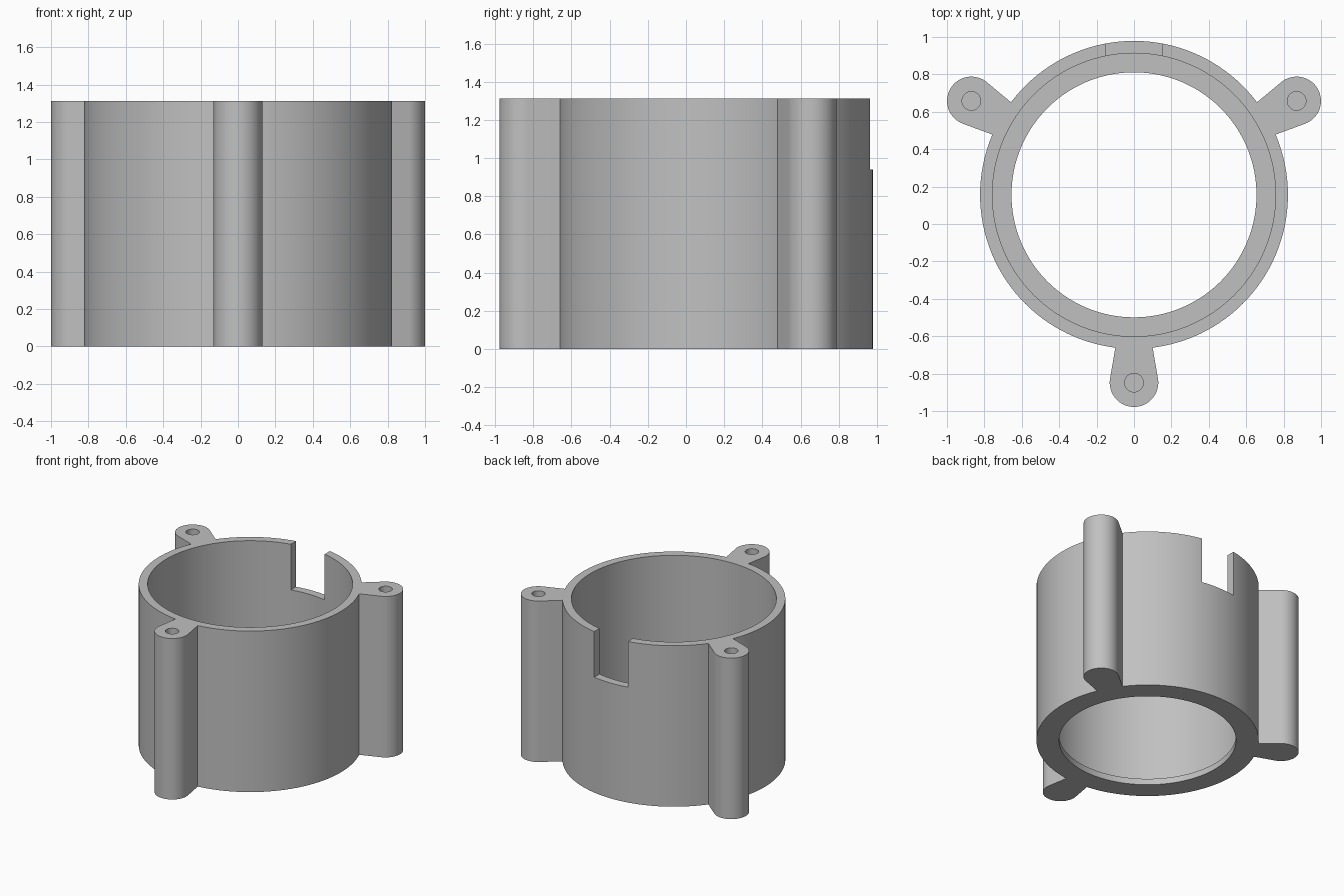
import bpy, bmesh
from math import sin, cos, pi, radians
from mathutils import Matrix

old = bpy.data.objects.get("Cube")
if old:
    bpy.data.objects.remove(old, do_unlink=True)

HEIGHT = 1.312
CENTRE_Y = 0.156
OUTER, INNER, LIP = 0.823, 0.757, 0.655
LIP_H = 0.05
BOSS_DIST, BOSS_R, HOLE_R, HOLE_DEPTH = 1.004, 0.13, 0.05, 0.33
NOTCH_W, NOTCH_Z = 0.304, 0.94

grey = bpy.data.materials.new("plain grey")
grey.use_nodes = True
grey.diffuse_color = (0.53, 0.53, 0.53, 1)
grey.node_tree.nodes["Principled BSDF"].inputs["Base Color"].default_value = grey.diffuse_color


def finish(bm, name):
    bmesh.ops.recalc_face_normals(bm, faces=bm.faces)
    mesh = bpy.data.meshes.new(name)
    bm.to_mesh(mesh)
    bm.free()
    mesh.materials.append(grey)
    obj = bpy.data.objects.new(name, mesh)
    bpy.context.collection.objects.link(obj)
    return obj


def lathe(name, profile, steps):
    """Turn a closed (radius, z) profile around the ring axis."""
    bm = bmesh.new()
    rings = []
    for i in range(steps):
        a = 2 * pi * i / steps
        rings.append([bm.verts.new((r * cos(a), r * sin(a) + CENTRE_Y, z)) for r, z in profile])
    n = len(profile)
    for i in range(steps):
        p, q = rings[i], rings[(i + 1) % steps]
        for j in range(n):
            k = (j + 1) % n
            bm.faces.new((p[j], q[j], q[k], p[k]))
    return finish(bm, name)


def prism(name, outline, z0, z1, angle=0.0):
    """Extrude an outline, turned about the ring axis by an angle."""
    bm = bmesh.new()
    face = bm.faces.new([bm.verts.new((u, v, z0)) for u, v in outline])
    top = bmesh.ops.extrude_face_region(bm, geom=[face])["geom"]
    moved = [g for g in top if isinstance(g, bmesh.types.BMVert)]
    bmesh.ops.translate(bm, verts=moved, vec=(0, 0, z1 - z0))
    bm.transform(Matrix.Translation((0, CENTRE_Y, 0)) @ Matrix.Rotation(angle, 4, "Z"))
    return finish(bm, name)


def arc(radius, start, end, steps):
    angles = [radians(start + (end - start) * i / steps) for i in range(steps + 1)]
    return [(BOSS_DIST + radius * cos(a), radius * sin(a)) for a in angles]


def combine(target, tool, operation):
    mod = target.modifiers.new(operation.lower(), "BOOLEAN")
    mod.operation, mod.solver, mod.object = operation, "EXACT", tool
    bpy.context.view_layer.objects.active = target
    bpy.ops.object.modifier_apply(modifier=mod.name)
    bpy.data.objects.remove(tool, do_unlink=True)


# Cylindrical wall with an inward lip at the bottom
housing = lathe("ring_housing", [(LIP, 0), (OUTER, 0), (OUTER, HEIGHT),
                                 (INNER, HEIGHT), (INNER, LIP_H), (LIP, LIP_H)], 128)

# Three tapered screw bosses, with blind holes from the top
boss_outline = [(0.79, -0.095)] + arc(BOSS_R, -100, 100, 32) + [(0.79, 0.095)]
hole_outline = arc(HOLE_R, 0, 360, 32)[:-1]
for degrees in (-90, 30, 150):
    turn = radians(degrees)
    combine(housing, prism("screw_boss", boss_outline, 0, HEIGHT, turn), "UNION")
    combine(housing, prism("screw_hole", hole_outline, HEIGHT - HOLE_DEPTH, HEIGHT + 0.1, turn),
            "DIFFERENCE")

# Notch through the back wall
half = NOTCH_W / 2
notch_outline = [(-half, 0.5), (half, 0.5), (half, 1), (-half, 1)]
combine(housing, prism("notch", notch_outline, NOTCH_Z, HEIGHT + 0.1), "DIFFERENCE")

# Smooth walls with crisp edges
bpy.ops.object.select_all(action="DESELECT")
housing.select_set(True)
bpy.context.view_layer.objects.active = housing
bpy.ops.object.shade_smooth_by_angle(angle=radians(20))
